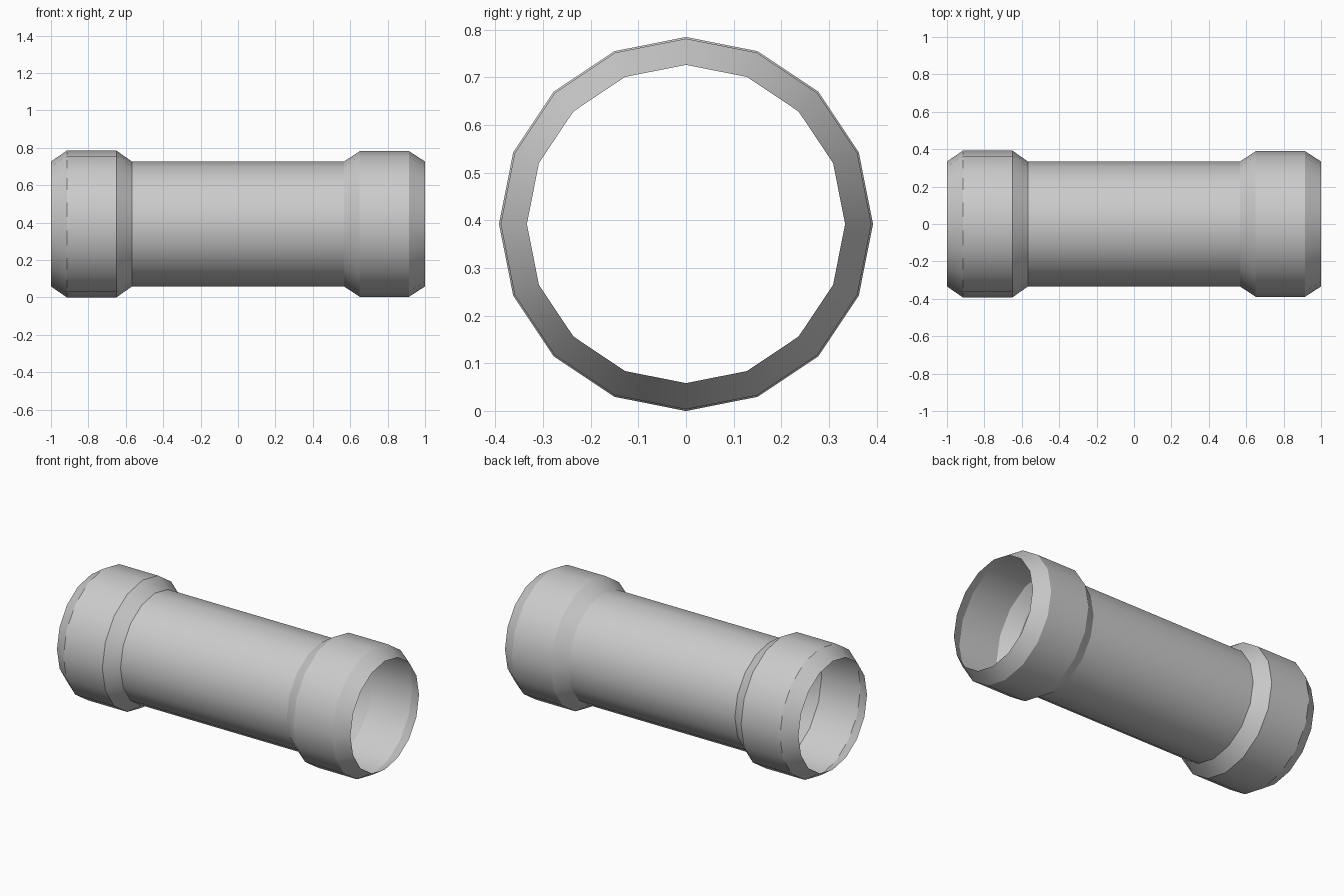
import bpy, bmesh, math

if "Cube" in bpy.data.objects:
    bpy.data.objects.remove(bpy.data.objects["Cube"])

SIDES = 16
AXIS_Z = 0.3925
BORE = 0.334


def revolve(name, profile):
    """Open shell revolved round the x axis from (x, radius) points."""
    bm = bmesh.new()
    rings = []
    for x, r in profile:
        rings.append([bm.verts.new((x,
                                    r * math.cos(2 * math.pi * i / SIDES),
                                    r * math.sin(2 * math.pi * i / SIDES)))
                      for i in range(SIDES)])
    for a, b in zip(rings, rings[1:]):
        for i in range(SIDES):
            j = (i + 1) % SIDES
            bm.faces.new((a[i], b[i], b[j], a[j]))
    # Point the faces away from the axis
    bm.normal_update()
    for f in list(bm.faces):
        c = f.calc_center_median()
        if f.normal.y * c.y + f.normal.z * c.z < 0:
            f.normal_flip()
    mesh = bpy.data.meshes.new(name)
    bm.to_mesh(mesh)
    bm.free()
    obj = bpy.data.objects.new(name, mesh)
    obj.location.z = AXIS_Z
    bpy.context.collection.objects.link(obj)
    bpy.ops.object.select_all(action='DESELECT')
    obj.select_set(True)
    bpy.context.view_layer.objects.active = obj
    bpy.ops.object.shade_smooth_by_angle(angle=math.radians(30))
    return obj


# Central pipe, open at both ends
revolve("pipe", [(-0.567, BORE), (0.567, BORE)])

# Bevelled hollow collars, the left one very slightly larger
for name, side, radius in (("left_collar", -1, 0.3925),
                           ("right_collar", 1, 0.389)):
    revolve(name, [(side * 0.567, BORE), (side * 0.65, radius),
                   (side * 0.915, radius), (side * 1.0, BORE)])
